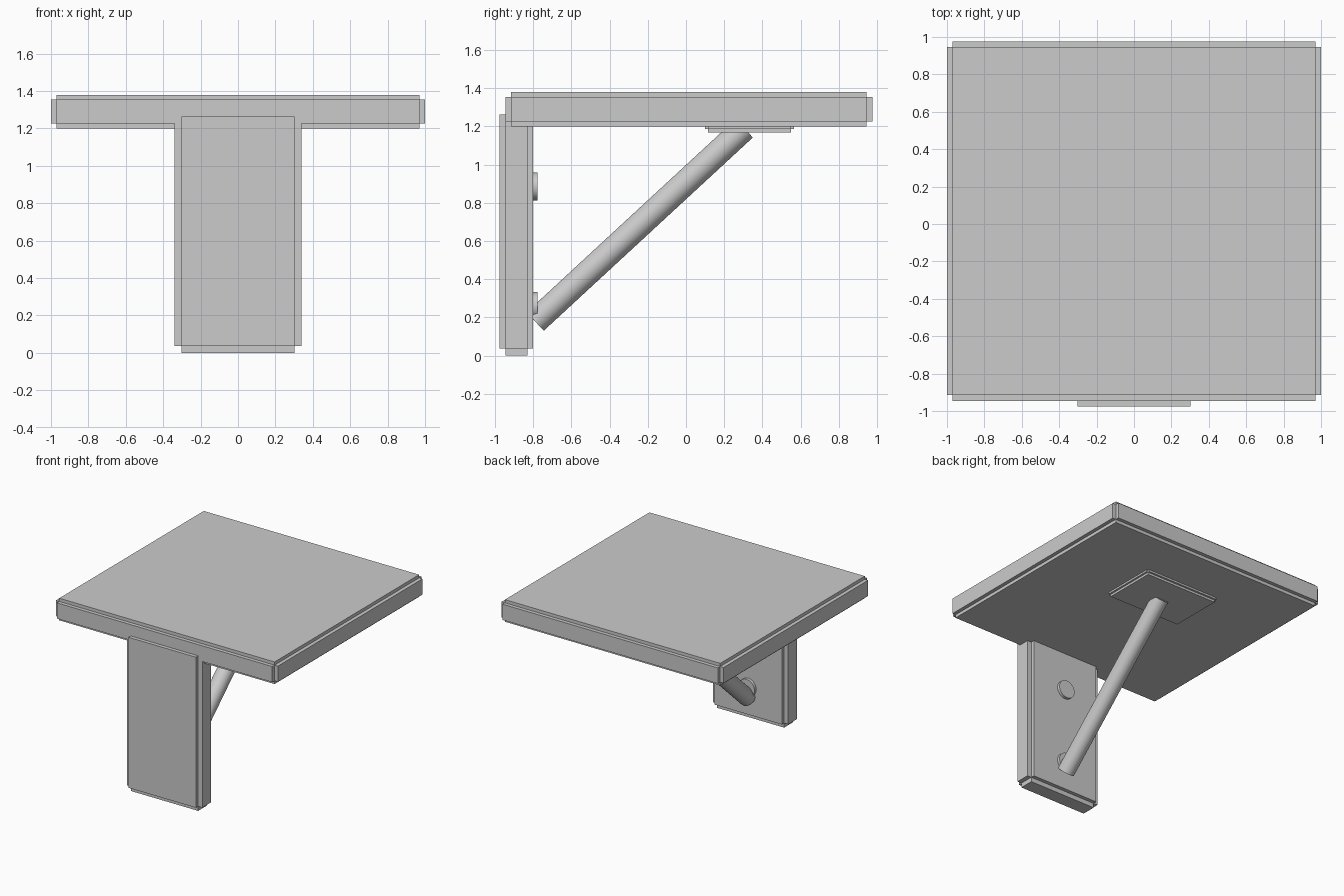
import bpy
import bmesh
import math
from mathutils import Vector

if "Cube" in bpy.data.objects:
    bpy.data.objects.remove(bpy.data.objects["Cube"], do_unlink=True)

GREY = (0.6, 0.6, 0.6, 1.0)
grey = bpy.data.materials.new("plain grey")
grey.use_nodes = True
grey.diffuse_color = GREY
grey.node_tree.nodes["Principled BSDF"].inputs["Base Color"].default_value = GREY


def notched_box(name, low, high, notch):
    """Box whose twelve edges are cut back to a square step."""
    low, high, notch = Vector(low), Vector(high), Vector(notch)
    centre = (low + high) / 2
    core = high - low - 2 * notch
    bm = bmesh.new()
    bmesh.ops.create_cube(bm, size=1)
    for v in bm.verts:
        v.co = centre + v.co * core
    bm.normal_update()
    # Push each core face out by the notch depth along its own axis
    normals = [f.normal.copy() for f in bm.faces]
    raised = bmesh.ops.extrude_discrete_faces(bm, faces=bm.faces[:])["faces"]
    for f, n in zip(raised, normals):
        bmesh.ops.translate(bm, verts=f.verts[:], vec=n * notch)
    bmesh.ops.recalc_face_normals(bm, faces=bm.faces[:])
    mesh = bpy.data.meshes.new(name)
    bm.to_mesh(mesh)
    bm.free()
    mesh.materials.append(grey)
    obj = bpy.data.objects.new(name, mesh)
    bpy.context.collection.objects.link(obj)
    return obj


def rod(name, start, end, radius):
    """Smooth cylinder between two points."""
    start, end = Vector(start), Vector(end)
    axis = end - start
    bpy.ops.mesh.primitive_cylinder_add(
        vertices=48, radius=radius, depth=axis.length, location=(start + end) / 2,
        rotation=axis.to_track_quat("Z", "Y").to_euler())
    obj = bpy.context.object
    obj.name = name
    obj.data.materials.append(grey)
    bpy.ops.object.shade_smooth_by_angle(angle=math.radians(35))
    return obj


# Shelf top, wall plate and the pad beneath the shelf
notched_box("shelf_top", (-1, -0.945, 1.2), (1, 0.975, 1.38), (0.03, 0.03, 0.026))
notched_box("wall_plate", (-0.34, -0.975, 0), (0.34, -0.8, 1.3), (0.037, 0.03, 0.037))
notched_box("strut_pad", (-0.34, 0.1, 1.167), (0.34, 0.565, 1.23), (0.016, 0.016, 0.018))

# Diagonal strut
rod("strut", (0, -0.789, 0.179), (0, 0.305, 1.19), 0.066)

# Round bosses on the back of the wall plate
for name, z in (("upper_boss", 0.885), ("lower_boss", 0.26)):
    rod(name, (0, -0.82, z), (0, -0.777, z), 0.073)
